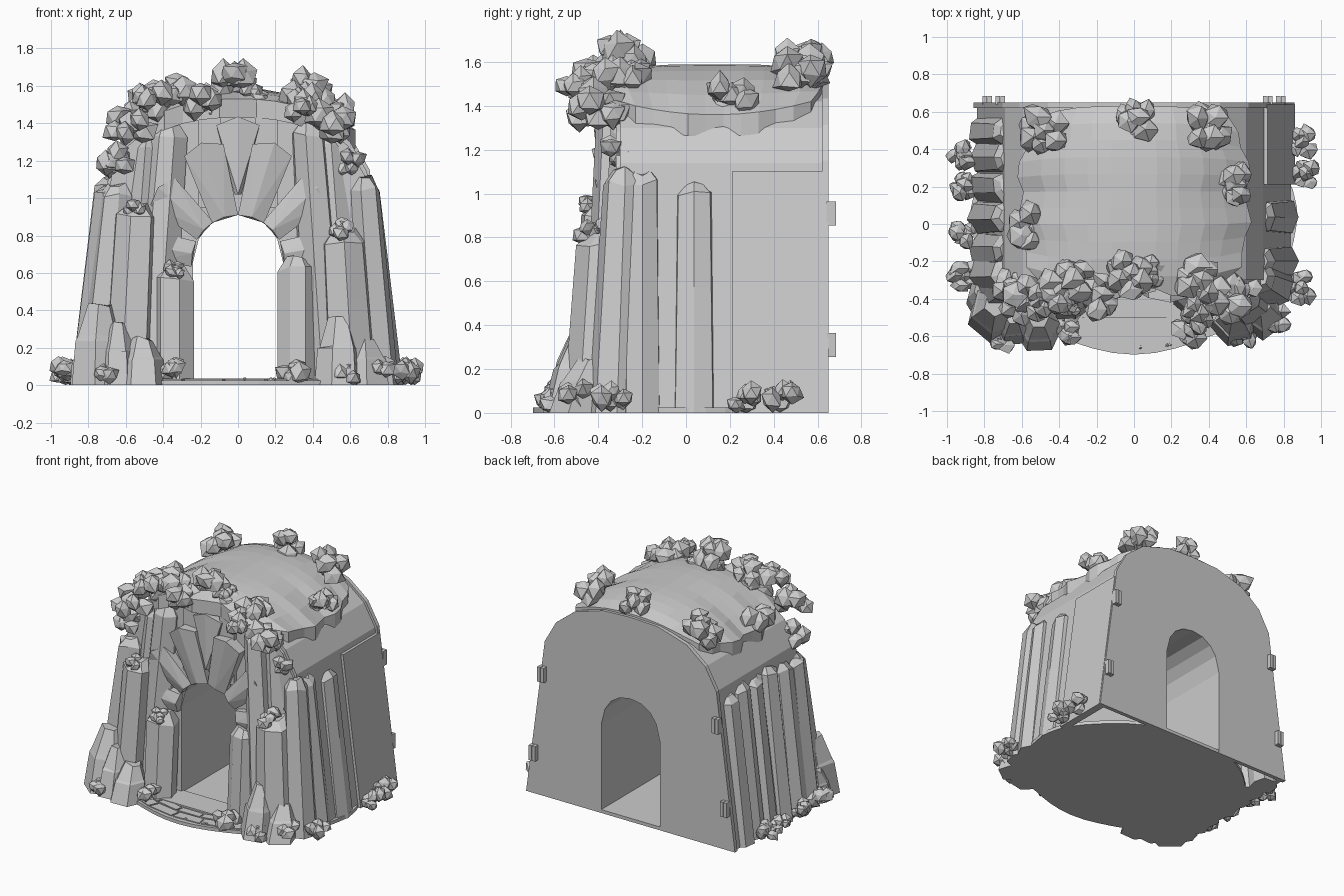
import bpy, bmesh, math, random
from mathutils import Vector

random.seed(4)
cube = bpy.data.objects.get("Cube")
if cube:
    bpy.data.objects.remove(cube, do_unlink=True)

stone = bpy.data.materials.new("stone grey")
stone.use_nodes = True
GREY = (0.6, 0.6, 0.6, 1)
stone.diffuse_color = GREY
stone.node_tree.nodes["Principled BSDF"].inputs["Base Color"].default_value = GREY


def finish(name, bm):
    bmesh.ops.recalc_face_normals(bm, faces=bm.faces)
    mesh = bpy.data.meshes.new(name)
    bm.to_mesh(mesh)
    bm.free()
    mesh.materials.append(stone)
    ob = bpy.data.objects.new(name, mesh)
    bpy.context.collection.objects.link(ob)
    return ob


def hull(name, pts):
    bm = bmesh.new()
    for p in pts:
        bm.verts.new(p)
    bmesh.ops.convex_hull(bm, input=bm.verts)
    loose = [v for v in bm.verts if not v.link_faces]
    bmesh.ops.delete(bm, geom=loose, context='VERTS')
    bmesh.ops.dissolve_limit(bm, angle_limit=0.02, verts=bm.verts, edges=bm.edges)
    return finish(name, bm)


def box(name, x0, x1, y0, y1, z0, z1):
    return hull(name, [(x, y, z) for x in (x0, x1) for y in (y0, y1) for z in (z0, z1)])


def mirrored(half):
    # half runs from the foot at +x up to the crown on x = 0
    return half + [(-x, z) for x, z in reversed(half) if x > 0]


def arch_slab(name, outer, inner, y0, y1):
    # upside-down U in the xz plane, extruded along y
    bm = bmesh.new()
    ring = mirrored(outer) + list(reversed(mirrored(inner)))
    face = bm.faces.new([bm.verts.new((x, y0, z)) for x, z in ring])
    new = bmesh.ops.extrude_face_region(bm, geom=[face])
    verts = [v for v in new["geom"] if isinstance(v, bmesh.types.BMVert)]
    bmesh.ops.translate(bm, verts=verts, vec=(0, y1 - y0, 0))
    return finish(name, bm)


def pillar(name, base, top, r0, r1, sides=7, tip=0.06, rough=0.12):
    # leaning many-sided column with a chamfered uneven tip
    bm = bmesh.new()
    base, top = Vector(base), Vector(top)
    turn = random.uniform(0, math.tau)
    wob = [random.uniform(1 - rough, 1 + rough) for _ in range(sides)]
    rings = []
    for t, r in ((0, r0), (0.55, r0 * 0.4 + r1 * 0.6), (1 - tip / top.z, r1), (1, r1 * 0.55)):
        c = base.lerp(top, t)
        ring = []
        for i in range(sides):
            a = turn + math.tau * i / sides
            dz = random.uniform(-0.02, 0.015) if t > 0.6 else 0
            ring.append(bm.verts.new((c.x + r * wob[i] * math.cos(a),
                                      c.y + r * wob[i] * math.sin(a), c.z + dz)))
        rings.append(ring)
    for lo, hi in zip(rings, rings[1:]):
        for i in range(sides):
            j = (i + 1) % sides
            bm.faces.new((lo[i], lo[j], hi[j], hi[i]))
    bm.faces.new(rings[0])
    bm.faces.new(rings[-1])
    return finish(name, bm)


def bush(name, x, y, z, size, lumps=6):
    # cluster of faceted lumps
    bm = bmesh.new()
    for k in range(lumps):
        a = math.tau * k / lumps + random.uniform(-0.4, 0.4)
        d = size * random.uniform(0.45, 0.65) * (k > 0)
        c = Vector((x + d * math.cos(a), y + d * math.sin(a),
                    z + size * random.uniform(-0.45, 0.45)))
        r = size * random.uniform(0.48, 0.66)
        c.z = max(c.z, r * 0.8)
        new = bmesh.ops.create_icosphere(bm, subdivisions=1, radius=r)["verts"]
        for v in new:
            v.co = v.co * random.uniform(0.72, 1.2) + c
            v.co.z = max(v.co.z, 0.0)
    return finish(name, bm)


# Ground slab: an ellipse cut straight at the back
rim = []
for i in range(48):
    a = math.tau * i / 48
    r = 1 + 0.012 * math.sin(7 * a)
    rim.append((0.87 * r * math.cos(a), min(0.65, 0.69 * r * math.sin(a))))
hull("ground_slab", [(x, y, z) for x, y in rim for z in (0, 0.025)])
box("threshold", -0.4, 0.4, -0.5, -0.3, 0.02, 0.036)

# Flagstones on the apron
for i in range(7):
    a0 = math.radians(216 + i * 15.5)
    a1 = a0 + math.radians(14.5)
    for k, (s0, s1) in enumerate(((0.76, 0.84), (0.86, 0.97))):
        hull("flagstone", [(0.86 * s * math.cos(a + 0.05 * k), 0.69 * s * math.sin(a + 0.05 * k), z)
                           for s in (s0, s1) for a in (a0, a1) for z in (0.02, 0.032)])

# Vaulted hut body with front and back walls, and a passage through it
vault = [(0.84, 0), (0.69, 1.14), (0.6, 1.3), (0.45, 1.42), (0.22, 1.49), (0, 1.5)]
inside = [(x * 0.955, z * 0.97) for x, z in vault]
door = [(0.24, 0), (0.24, 0.66), (0.21, 0.78), (0.16, 0.85), (0.09, 0.895), (0, 0.91)]
arch_slab("vault_shell", vault, inside, -0.3, 0.63)
arch_slab("back_wall", [(x * 1.02, z * 1.01) for x, z in vault], door, 0.62, 0.65)
front = [(x * 0.98, z * 0.985) for x, z in vault]
arch_slab("front_wall", front, door, -0.32, -0.29)
arch_slab("passage", [(x * 1.1, z * 1.03) for x, z in door], door, -0.3, 0.63)

# Side panel and hinge blocks
hull("side_panel", [(x + dx, y, z) for x, z in ((0.84, 0), (0.695, 1.1))
                    for dx in (-0.02, 0.02) for y in (0.21, 0.64)])
for s in (-1, 1):
    for x, z in ((0.785, 0.31), (0.715, 0.91)):
        for dx in (-0.014, 0.014):
            box("hinge", s * x + dx - 0.012, s * x + dx + 0.012, 0.64, 0.685, z - 0.055, z + 0.055)

# Domed roof cap with a wavy rim; the outermost row of points drops as a skirt
bm = bmesh.new()
NX, NY = 10, 11
grid = []
for j in range(-1, NY + 2):
    v = 2 * min(max(j, 0), NY) / NY - 1
    half = 0.61 - 0.12 * v ** 4 + 0.02 * math.sin(max(0, min(j, NY)) * 1.9)
    row = []
    for i in range(-1, NX + 2):
        u = 2 * min(max(i, 0), NX) / NX - 1
        edge = i in (-1, NX + 1) or j in (-1, NY + 1)
        y = 0.13 + 0.5 * v - 0.06 * v * u ** 4 + (0.03 * math.sin(u * 9) if v == -1 else 0)
        z = 1.59 - 0.23 * abs(u) ** 2.2 - 0.06 * v ** 4 * (1 - u * u) + 0.06 * v * v * u * u
        row.append(bm.verts.new((u * half, y, z - 0.1 * edge)))
    grid.append(row)
for a, b in zip(grid, grid[1:]):
    for i in range(NX + 2):
        bm.faces.new((a[i], a[i + 1], b[i + 1], b[i]))
bmesh.ops.remove_doubles(bm, verts=bm.verts, dist=0.0001)
finish("roof_cap", bm)

# Front columns: base x, top x, y, height, base radius, top radius
for bx, tx, y, h, r0, r1 in (
        (-0.48, -0.37, -0.34, 1.4, 0.13, 0.1), (0.47, 0.37, -0.34, 1.4, 0.13, 0.1),
        (-0.58, -0.48, -0.3, 1.34, 0.12, 0.09), (0.58, 0.48, -0.3, 1.34, 0.12, 0.09),
        (-0.6, -0.55, -0.4, 0.97, 0.14, 0.12), (0.61, 0.56, -0.4, 0.83, 0.15, 0.13),
        (-0.35, -0.35, -0.41, 0.63, 0.11, 0.11), (0.32, 0.32, -0.41, 0.68, 0.1, 0.1),
        (-0.74, -0.65, -0.34, 1.08, 0.13, 0.09), (0.75, 0.67, -0.32, 1.11, 0.12, 0.09)):
    pillar("front_column", (bx, y, 0), (tx, y + 0.04, h), r0, r1)
for s in (-1, 1):
    box("upper_rib", s * 0.15 - 0.06, s * 0.15 + 0.06, -0.345, -0.3, 0.95, 1.43)

# Side columns
for s, ys in ((-1, (0.5, 0.35, 0.2, 0.04, -0.13, -0.27)), (1, (0.04, -0.2))):
    for y in ys:
        h = random.uniform(1.04, 1.12)
        pillar("side_column", (s * 0.785, y, 0), (s * 0.67, y, h), 0.1, 0.085, tip=0.04)

# Fan of arch stones: direction, outer radius, inner and outer half spread, depth
pivot = 0.66
for deg, r1, wide, narrow, lift in ((90, 0.77, 3, 9, 0.0), (73, 0.66, 17, 10, 0.035),
                                    (43, 0.58, 15, 10, 0.03), (10, 0.48, 16, 10, 0.03)):
    for s in ((1,) if deg == 90 else (1, -1)):
        pts = []
        inner = 0.36 if deg == 90 else 0.25
        for r, half, yf in ((inner, wide, -0.355), (r1 * 0.96, narrow, -0.36 - lift)):
            for k in (-1, 0, 1):
                a = math.radians(deg + k * half)
                rr = r * (1 + 0.05 * (k == 0) * (r > 0.4))
                for y in (yf - 0.025 * (k == 0), -0.3):
                    pts.append((s * rr * math.cos(a), y, pivot + rr * math.sin(a)))
        hull("arch_stone", pts)

# Boulders at the foot of the facade: x, y, radius, height
for x, y, r, h in ((-0.73, -0.49, 0.15, 0.43), (-0.51, -0.56, 0.12, 0.25), (-0.64, -0.55, 0.11, 0.33),
                   (0.54, -0.53, 0.12, 0.36), (0.67, -0.48, 0.13, 0.25), (-0.82, -0.42, 0.09, 0.22)):
    pillar("boulder", (x, y, 0), (x, y + 0.06, h), r, r * 0.8, sides=6, tip=h * 0.4, rough=0.15)

# Bushes on the roof edge
for x, y, z, s in (
        (-0.58, -0.42, 1.39, 0.13), (-0.45, -0.38, 1.52, 0.12), (-0.33, -0.3, 1.57, 0.12),
        (-0.17, -0.38, 1.53, 0.13), (-0.02, -0.27, 1.62, 0.13), (0.09, -0.25, 1.56, 0.09),
        (0.36, -0.3, 1.57, 0.13), (0.35, -0.48, 1.5, 0.1), (0.5, -0.4, 1.4, 0.13),
        (-0.55, -0.02, 1.42, 0.12), (-0.48, 0.5, 1.5, 0.13), (0.02, 0.57, 1.6, 0.12),
        (0.4, 0.52, 1.58, 0.13), (0.54, 0.21, 1.46, 0.11)):
    bush("roof_bush", x, y, z, s, 7)

# Small bushes on column tops
for x, y, z, s in ((-0.65, -0.34, 1.2, 0.1), (0.61, -0.31, 1.2, 0.09), (-0.55, -0.42, 0.95, 0.065),
                   (0.56, -0.42, 0.84, 0.08), (-0.33, -0.44, 0.62, 0.065)):
    bush("column_bush", x, y, z, s)

# Bushes around the ground
for x, y, s in ((-0.91, 0.37, 0.08), (-0.91, 0.2, 0.08), (-0.9, -0.05, 0.08), (-0.91, -0.28, 0.09),
                (0.9, 0.44, 0.09), (0.92, 0.27, 0.08), (0.9, -0.34, 0.09), (-0.7, -0.61, 0.08),
                (-0.34, -0.55, 0.1), (0.31, -0.56, 0.11), (0.58, -0.58, 0.09), (0.76, -0.5, 0.08)):
    bush("ground_bush", x, y, 0.07, s)

# Scattered pebbles
for k in range(14):
    a = random.uniform(math.pi * 1.1, math.pi * 1.9)
    bush("pebble", 0.9 * math.cos(a), 0.66 * math.sin(a), 0.03, 0.018, 1)
